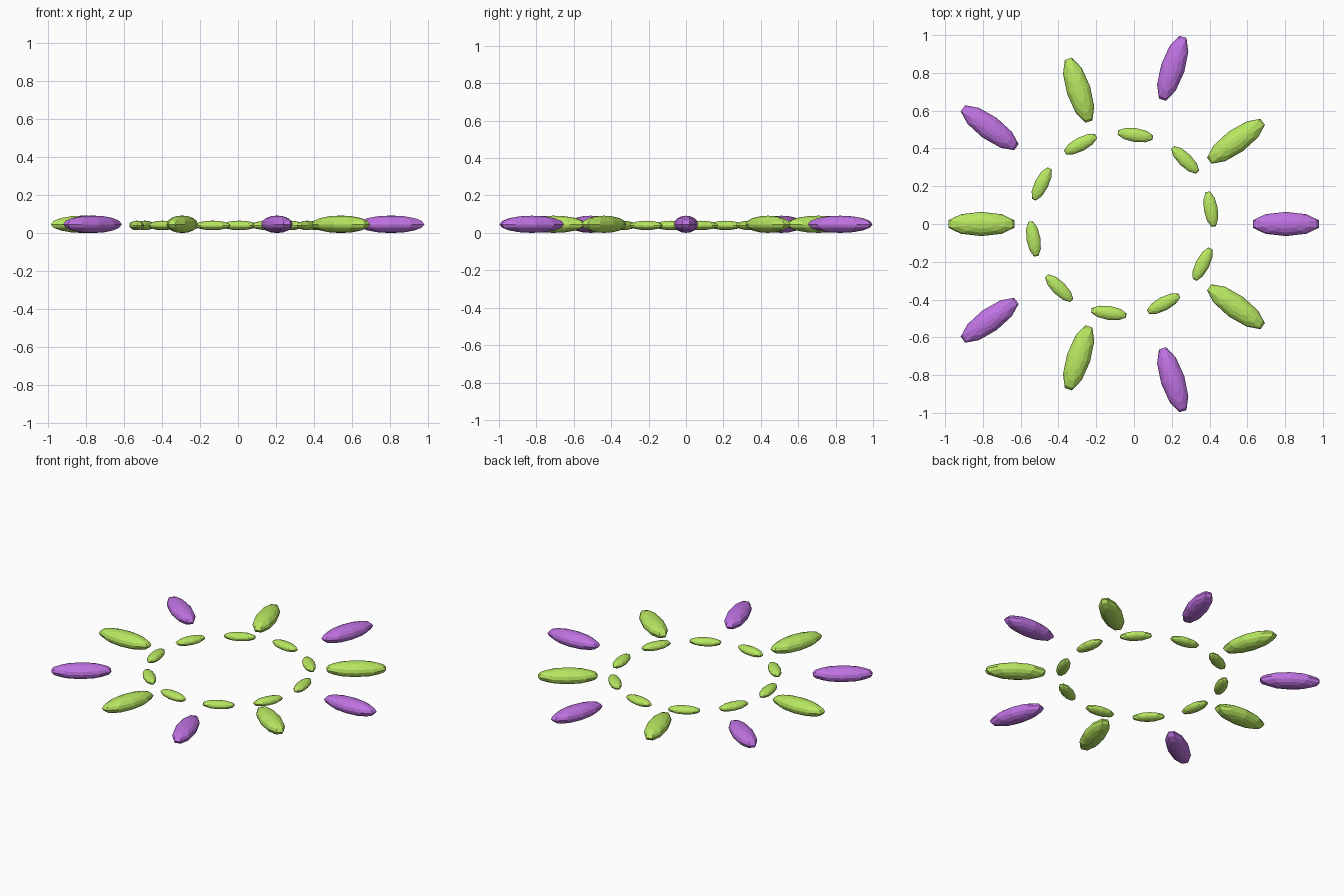
import bpy
from math import sin, cos, radians

if "Cube" in bpy.data.objects:
    bpy.data.objects.remove(bpy.data.objects["Cube"])

CX = -0.063  # ring centre, offset so the wreath is centred by its bounds


def material(name, color):
    m = bpy.data.materials.new(name)
    m.diffuse_color = (*color, 1)
    m.use_nodes = True
    m.node_tree.nodes["Principled BSDF"].inputs["Base Color"].default_value = m.diffuse_color
    return m


green = material("leaf_green", (0.48, 0.80, 0.12))
purple = material("petal_purple", (0.52, 0.17, 0.76))


def petal(name, radius, angle, turn, z, size, mat):
    """Low-poly ellipsoid placed on a ring, turned about z."""
    a = radians(angle)
    bpy.ops.mesh.primitive_uv_sphere_add(
        segments=10, ring_count=8, radius=1,
        location=(CX + radius * cos(a), radius * sin(a), z),
        rotation=(0, 0, radians(angle + turn)))
    ob = bpy.context.object
    ob.name = name
    ob.scale = size
    ob.data.materials.append(mat)


# Outer ring: purple and green petals alternate, pointing outwards
for i in range(10):
    if i % 2 == 0:
        petal(f"purple_petal_{i // 2 + 1}", 0.867, 36 * i, 0, 0.046,
              (0.184, 0.064, 0.046), purple)
    else:
        petal(f"green_petal_{i // 2 + 1}", 0.745, 36 * i, 0, 0.046,
              (0.184, 0.064, 0.046), green)

# Inner ring: small leaves lying along the circle
for i in range(10):
    petal(f"inner_leaf_{i + 1}", 0.476, 36 * i + 9.5, 90, 0.040,
          (0.098, 0.037, 0.025), green)
